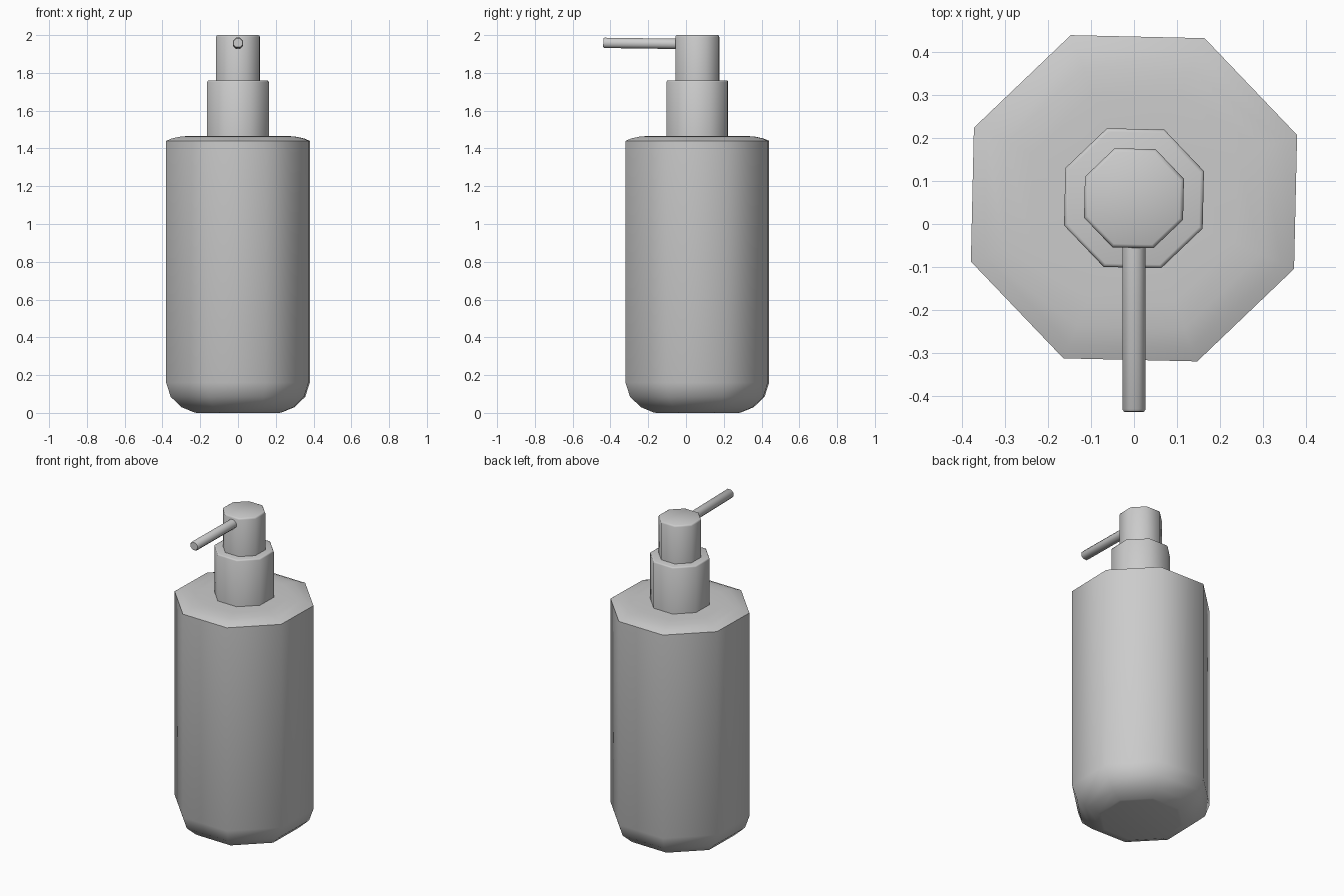
import bpy, bmesh
from math import cos, sin, radians
from mathutils import Vector, Matrix

if "Cube" in bpy.data.objects:
    bpy.data.objects.remove(bpy.data.objects["Cube"])

CENTRE_Y = 0.06
PHASE = radians(21.2)


def lathe(name, profile, matrix, sides=8, phase=PHASE, angle=50):
    """Sweep (radius, height) points round the local z axis and cap both ends."""
    bm = bmesh.new()
    rings = []
    for r, z in profile:
        ring = []
        for i in range(sides):
            a = phase + radians(360 / sides) * i
            ring.append(bm.verts.new((r * cos(a), r * sin(a), z)))
        rings.append(ring)
    for low, high in zip(rings, rings[1:]):
        for i in range(sides):
            j = (i + 1) % sides
            bm.faces.new((low[i], low[j], high[j], high[i]))
    bm.faces.new(rings[0][::-1])
    bm.faces.new(rings[-1])
    mesh = bpy.data.meshes.new(name)
    bm.to_mesh(mesh)
    bm.free()
    obj = bpy.data.objects.new(name, mesh)
    bpy.context.collection.objects.link(obj)
    obj.matrix_world = matrix
    bpy.ops.object.select_all(action='DESELECT')
    obj.select_set(True)
    bpy.context.view_layer.objects.active = obj
    bpy.ops.object.shade_smooth_by_angle(angle=radians(angle))
    return obj


axis = Matrix.Translation((0, CENTRE_Y, 0))

# Bottle with rounded base and soft shoulder
lathe("bottle", [(0.235, 0.0), (0.25, 0.003), (0.32, 0.03), (0.382, 0.085),
                 (0.408, 0.16), (0.408, 1.44), (0.375, 1.453),
                 (0.325, 1.463), (0.26, 1.467), (0.15, 1.467)], axis)

# Collar and pump head, each with a small edge bevel
lathe("collar", [(0.175, 1.455), (0.175, 1.752), (0.172, 1.758), (0.166, 1.76)], axis)
lathe("pump_head", [(0.125, 1.75), (0.125, 1.99), (0.122, 1.997), (0.116, 2.0)], axis)

# Spout, tilted slightly upwards to the front
start, end = Vector((0, 0.0, 1.953)), Vector((0, -0.438, 1.959))
direction = end - start
turn = direction.to_track_quat('Z', 'Y').to_matrix().to_4x4()
length = direction.length
lathe("spout", [(0.0295, 0), (0.0295, length - 0.006), (0.025, length)],
      Matrix.Translation(start) @ turn, phase=radians(22.5))
